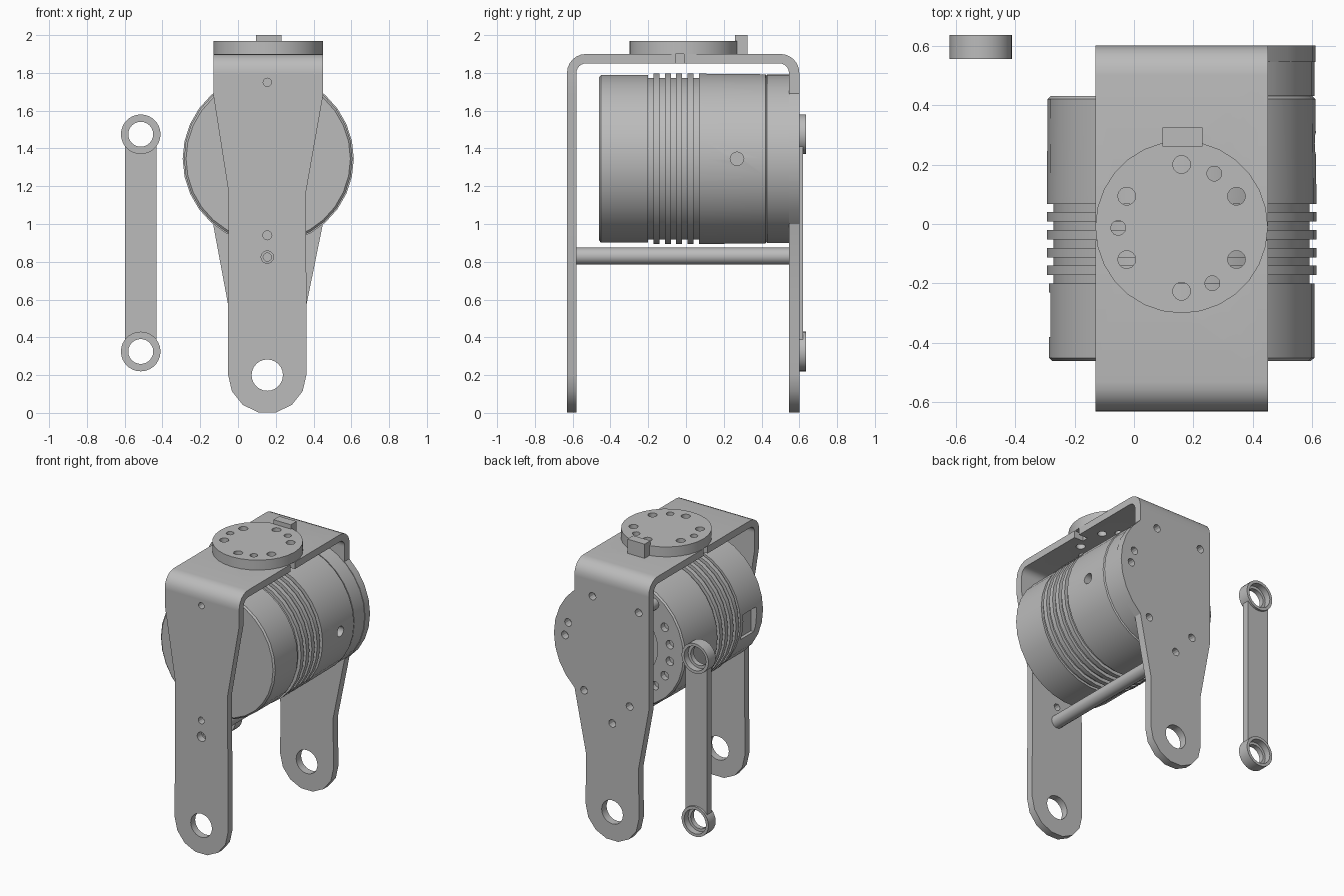
import bpy, bmesh
from math import sin, cos, pi, radians

if "Cube" in bpy.data.objects:
    bpy.data.objects.remove(bpy.data.objects["Cube"])

grey = bpy.data.materials.new("machined_grey")
grey.use_nodes = True
grey.diffuse_color = (0.5, 0.5, 0.5, 1)
grey.node_tree.nodes["Principled BSDF"].inputs["Base Color"].default_value = (0.5, 0.5, 0.5, 1)

CX, MZ, R = 0.16, 1.345, 0.45        # arm centre line, motor axis height, motor radius
BACK_IN, BACK_OUT = 0.545, 0.6       # rear plate faces
FRONT_OUT, FRONT_IN = -0.63, -0.58   # front plate faces


def arc(cx, cy, r, start, end, n):
    """Points on an arc, angles in degrees, both ends included."""
    step = radians(end - start) / n
    return [(cx + r * cos(radians(start) + i * step),
             cy + r * sin(radians(start) + i * step)) for i in range(n + 1)]


def circle(cx, cy, r, n=20):
    return arc(cx, cy, r, 0, 360, n)[:-1]


def box(a0, a1, b0, b1):
    return [(a0, b0), (a1, b0), (a1, b1), (a0, b1)]


def place(axis, p, d):
    return {"x": (d, p[0], p[1]), "y": (p[0], d, p[1]), "z": (p[0], p[1], d)}[axis]


def finish(name, bm):
    bmesh.ops.recalc_face_normals(bm, faces=bm.faces)
    mesh = bpy.data.meshes.new(name)
    bm.to_mesh(mesh)
    bm.free()
    mesh.materials.append(grey)
    obj = bpy.data.objects.new(name, mesh)
    bpy.context.collection.objects.link(obj)
    return obj


def prism(name, outlines, axis, d0, d1):
    """Extrude one or more closed outlines along an axis."""
    bm = bmesh.new()
    for pts in outlines:
        a = [bm.verts.new(place(axis, p, d0)) for p in pts]
        b = [bm.verts.new(place(axis, p, d1)) for p in pts]
        bm.faces.new(a)
        bm.faces.new(b[::-1])
        for i in range(len(a)):
            j = (i + 1) % len(a)
            bm.faces.new((a[i], a[j], b[j], b[i]))
    return finish(name, bm)


def lathe(name, profile, n):
    """Turn a (y, radius) profile about the motor axis."""
    bm = bmesh.new()
    rings = [[bm.verts.new(place("y", p, y)) for p in circle(CX, MZ, r, n)] for y, r in profile]
    for a, b in zip(rings, rings[1:]):
        for i in range(n):
            j = (i + 1) % n
            bm.faces.new((a[i], a[j], b[j], b[i]))
    bm.faces.new(rings[0])
    bm.faces.new(rings[-1][::-1])
    return finish(name, bm)


def cut(obj, outlines, axis, d0, d1):
    """Cut prisms out of an object and drop the cutter."""
    cutter = prism("cutter", outlines, axis, d0, d1)
    cutter.hide_render = True
    mod = obj.modifiers.new("cut", "BOOLEAN")
    mod.operation, mod.solver, mod.object = "DIFFERENCE", "EXACT", cutter
    bpy.ops.object.select_all(action="DESELECT")
    bpy.context.view_layer.objects.active = obj
    obj.select_set(True)
    bpy.ops.object.modifier_apply(modifier=mod.name)
    bpy.data.objects.remove(cutter)


parts = []

# Folded top of the bracket, with two rounded bends
SEAM, TOP, BEND, T = 1.79, 1.9, 0.1, 0.05
outer = ([(FRONT_OUT, SEAM)] + arc(FRONT_OUT + BEND, TOP - BEND, BEND, 180, 90, 6)
         + arc(BACK_OUT - BEND, TOP - BEND, BEND, 90, 0, 6) + [(BACK_OUT, SEAM)])
inner = ([(BACK_IN, SEAM)] + arc(BACK_IN - T, TOP - BEND, T, 0, 90, 6)
         + arc(FRONT_IN + T, TOP - BEND, T, 90, 180, 6) + [(FRONT_IN, SEAM)])
top = prism("bracket_top", [outer + inner], "x", -0.13, 0.45)
cut(top, [box(-0.2, -0.06, -0.055, -0.01), box(0.38, 0.5, -0.055, -0.01)], "z", 1.8, 1.95)

# Round turntable disc with its bolt holes
disc = prism("turntable", [circle(CX, -0.01, 0.29, 28)], "z", TOP, 1.97)
bolts = [circle(CX + 0.213 * cos(radians(a)), -0.013 + 0.213 * sin(radians(a)), r, 14)
         for a, r in ((90, 0.03), (59, 0.025), (30, 0.03), (-30, 0.03), (-61, 0.025),
                      (-90, 0.03), (-150, 0.03), (180, 0.025), (150, 0.03))]
for part in (top, disc):
    cut(part, bolts, "z", 1.8, 2.1)
tab = prism("turntable_tab", [box(0.095, 0.23, 0.26, 0.325)], "z", TOP, 2.0)
parts += [top, disc, tab]

# Front leg plate: narrows once, rounded foot
foot = arc(0.155, 0.205, 0.208, 180, 360, 7)
front = prism("front_leg", [[(-0.13, SEAM), (-0.13, 1.68), (-0.05, 1.17)] + foot
                            + [(0.36, 1.17), (0.45, 1.68), (0.45, SEAM)]], "y", FRONT_OUT, FRONT_IN)
cut(front, [circle(0.155, 0.2, 0.083, 24), circle(0.155, 1.75, 0.022, 12),
            circle(0.155, 0.94, 0.024, 12), circle(0.155, 0.825, 0.033, 14)], "y", -0.7, -0.5)

# Rear leg plate: wide, with a round bulge on one side
bulge = arc(CX, MZ, R, -50, 50, 8)
rear = prism("rear_leg", [[(-0.13, SEAM), (-0.13, 0.99), (-0.05, 0.56)] + foot
                          + [(0.36, 0.56)] + bulge + [(0.45, SEAM)]], "y", BACK_IN, BACK_OUT)
screws = [(0.31, 1.68), (-0.05, 1.66), (0.5, 1.445), (0.525, 1.35), (0.375, 1.0), (0.02, 0.98), (0.155, 0.825)]
cut(rear, [circle(0.155, 0.2, 0.083, 24)] + [circle(x, z, 0.027, 12) for x, z in screws], "y", 0.5, 0.7)
parts += [front, rear]

# Motor body with cooling fins
profile = [(-0.46, 0.435), (-0.45, 0.446), (-0.2, 0.446)]
for i in range(5):
    y = -0.2 + i * 0.06
    profile += [(y, 0.43), (y + 0.028, 0.43), (y + 0.028, 0.453), (y + 0.06, 0.453)]
profile += [(0.42, R), (0.43, 0.44)]
motor = lathe("motor_body", profile, 30)
cut(motor, [circle(0.27, MZ, 0.036, 16)], "x", 0.5, 0.7)
cut(motor, [box(-0.38, -0.23, 1.21, 1.39)], "x", -0.4, -0.24)
vents = [circle(CX + 0.34 * cos(radians(a)), MZ + 0.34 * sin(radians(a)), 0.03, 12)
         for a in range(150, 260, 20)]
cut(motor, vents + [circle(CX, MZ, 0.24, 24)], "y", 0.39, 0.5)
hub = lathe("motor_hub", [(0.38, 0.12), (0.43, 0.12)], 20)

# Half cap closing one side between motor and rear plate
cap = prism("motor_cap", [arc(CX, MZ, 0.446, -105, 105, 18)], "y", 0.43, BACK_IN)
posts = prism("rear_standoffs", [circle(-0.05, 1.66, 0.04, 14), circle(0.02, 0.98, 0.04, 14)],
              "y", 0.42, BACK_IN)
parts += [motor, hub, cap, posts]

# Cross rod between the legs
rod = prism("cross_rod", [circle(0.155, 0.83, 0.045, 16)], "y", FRONT_IN, BACK_IN)
cut(rod, [circle(0.155, 0.825, 0.022, 12)], "y", -0.7, -0.5)
parts.append(rod)

# Loose connecting link with an eye at each end
LX, ENDS = -0.515, (0.325, 1.475)
bar = prism("link_bar", [box(LX - 0.083, LX + 0.083, ENDS[0], ENDS[1])], "y", 0.57, 0.62)
eyes = prism("link_eyes", [circle(LX, z, 0.105, 28) for z in ENDS], "y", 0.555, 0.635)
for part in (bar, eyes):
    cut(part, [circle(LX, z, 0.066, 24) for z in ENDS], "y", 0.5, 0.7)
    cut(part, [circle(LX, z, 0.085, 24) for z in ENDS], "y", 0.59, 0.7)
parts += [bar, eyes]

# Smooth the rounded faces, keep the edges sharp
bpy.ops.object.select_all(action="DESELECT")
for part in parts:
    part.select_set(True)
bpy.context.view_layer.objects.active = parts[0]
bpy.ops.object.shade_smooth_by_angle(angle=radians(28))
